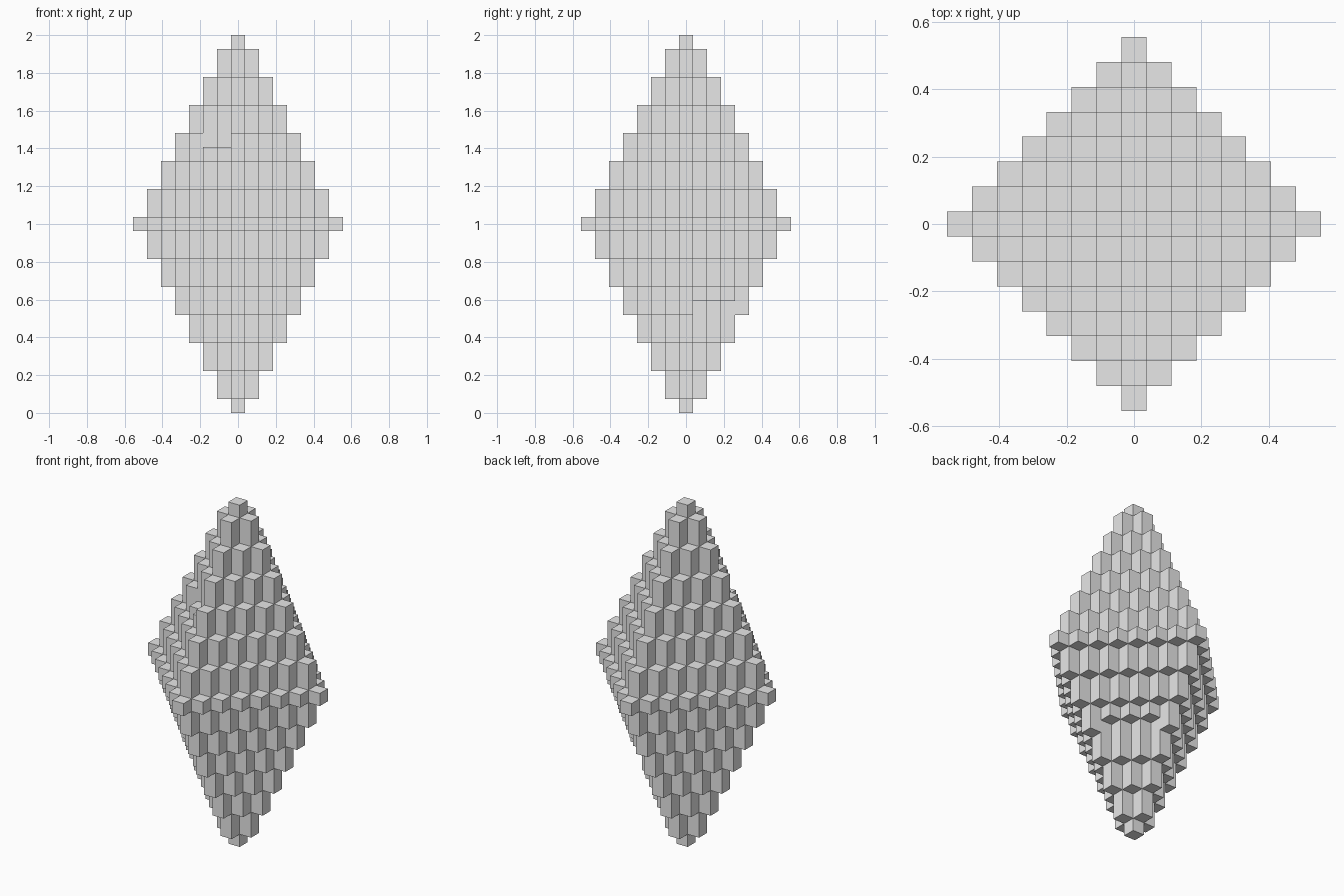
import bpy
import bmesh
from mathutils import Vector

if "Cube" in bpy.data.objects:
    bpy.data.objects.remove(bpy.data.objects["Cube"], do_unlink=True)

UNIT = 2 / 27      # width of one square column
REACH = 7          # columns from the axis to the outer corner

# Columns cut one unit short at the top (front) and at the bottom (rear)
SHORT_TOP = {(-2, -2), (-1, -3)}
SHORT_BOTTOM = {(1, 3), (2, 2), (3, 1)}


def span(i, j):
    """Bottom and top of a column, in units from mid height."""
    ring = abs(i) + abs(j)
    if ring > REACH:
        return None
    half = 14.5 - 2 * ring if ring else 13.5
    return (-half + ((i, j) in SHORT_BOTTOM), half - ((i, j) in SHORT_TOP))


def add_quad(bm, corners):
    bm.faces.new([bm.verts.new(Vector(c) * UNIT + Vector((0, 0, 1))) for c in corners])


def add_wall(bm, i, j, dx, dy, low, high):
    """Vertical wall on the side of column i, j that faces dx, dy."""
    if high <= low:
        return
    cx, cy = i + dx / 2, j + dy / 2
    ax, ay = cx + dy / 2, cy - dx / 2
    bx, by = cx - dy / 2, cy + dx / 2
    add_quad(bm, [(ax, ay, low), (bx, by, low), (bx, by, high), (ax, ay, high)])


# Stepped crystal: only the outer skin of each column
bm = bmesh.new()
steps = range(-REACH, REACH + 1)
for i in steps:
    for j in steps:
        column = span(i, j)
        if column is None:
            continue
        low, high = column
        ring = [(i - .5, j - .5), (i + .5, j - .5), (i + .5, j + .5), (i - .5, j + .5)]
        add_quad(bm, [(x, y, high) for x, y in ring])
        add_quad(bm, [(x, y, low) for x, y in reversed(ring)])
        for dx, dy in ((1, 0), (-1, 0), (0, 1), (0, -1)):
            beside = span(i + dx, j + dy)
            if beside is None:
                add_wall(bm, i, j, dx, dy, low, high)
            else:
                add_wall(bm, i, j, dx, dy, beside[1], high)
                add_wall(bm, i, j, dx, dy, low, beside[0])
bmesh.ops.remove_doubles(bm, verts=bm.verts, dist=UNIT / 100)

mesh = bpy.data.meshes.new("stepped_crystal")
bm.to_mesh(mesh)
bm.free()
crystal = bpy.data.objects.new("stepped_crystal", mesh)
bpy.context.collection.objects.link(crystal)

# Plain grey
grey = bpy.data.materials.new("light_grey")
grey.use_nodes = True
colour = (0.8, 0.8, 0.8, 1)
grey.diffuse_color = colour
grey.node_tree.nodes["Principled BSDF"].inputs["Base Color"].default_value = colour
mesh.materials.append(grey)
